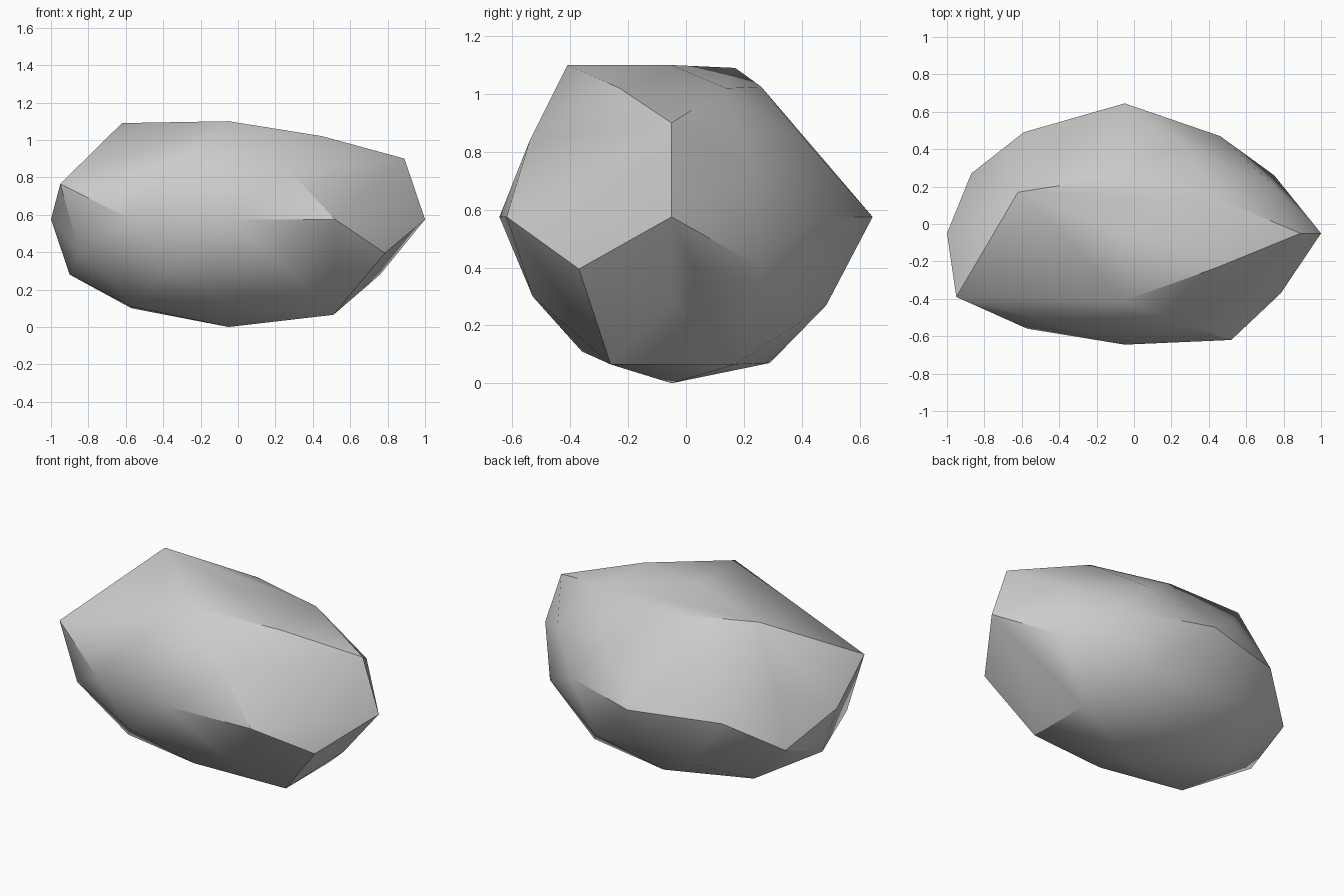
import bpy
import bmesh
import math
from mathutils import Vector

# Remove the default cube only
default_cube = bpy.data.objects.get("Cube")
if default_cube:
    bpy.data.objects.remove(default_cube, do_unlink=True)

# The boulder is a chipped convex stone: corners are placed around a core,
# and the facets between them come from a convex hull.
CORE_X = -0.05
corners = []


def corner(x, y, z):
    """Add one single corner of the stone."""
    corners.append(Vector((x, y, z)))


def corner_pair(half_width, y, z):
    """Add two corners mirrored either side of the core."""
    for side in (-1, 1):
        corner(CORE_X + side * half_width, y, z)


def core_corners(*profile):
    """Add corners in the plane that runs through the core."""
    for y, z in profile:
        corner(CORE_X, y, z)


# Central outline: peak, crown, rear shoulder, rear tip, base, front keel
core_corners((-.41, 1.1), (-.05, 1.1), (.26, 1.025), (.645, .575),
             (.29, .07), (-.05, 0), (-.36, .11), (-.645, .575))

# Facet corners shared by both halves: front and rear slopes
corner_pair(.32, -.54, .84)
corner_pair(.31, .43, .82)
corner_pair(.32, -.53, .3)
corner_pair(.33, .485, .27)

# Left end: wide chipped quad and its neighbours
corner(.52, -.62, .575)
corner(.89, -.05, .9)
corner(1, -.05, .575)
corner(.785, -.37, .395)
corner(.76, -.05, .28)
corner(.75, .26, .4)
corner(.72, .23, .74)
corner(.46, .47, .575)

# Left crown and underside
corner(.45, -.23, 1.02)
corner(.44, .14, 1.02)
corner(.51, -.26, .065)
corner(.51, .17, .065)

# Right end: pointed front corner and rounded back
corner(-.95, -.39, .765)
corner(-.57, -.56, .575)
corner(-1, -.05, .575)
corner(-.85, -.36, .4)
corner(-.9, -.05, .28)
corner(-.87, .27, .4)
corner(-.79, .24, .74)
corner(-.59, .49, .575)

# Right crown and underside
corner(-.62, .17, 1.09)
corner(-.57, -.26, .11)
corner(-.57, .15, .1)

# Wrap the corners into a closed faceted surface
bm = bmesh.new()
for position in corners:
    bm.verts.new(position)
hull = bmesh.ops.convex_hull(bm, input=list(bm.verts))
loose = [v for v in bm.verts if not v.link_faces]
bmesh.ops.delete(bm, geom=loose, context="VERTS")
bmesh.ops.recalc_face_normals(bm, faces=list(bm.faces))

mesh = bpy.data.meshes.new("boulder")
bm.to_mesh(mesh)
bm.free()
boulder = bpy.data.objects.new("boulder", mesh)
bpy.context.scene.collection.objects.link(boulder)

# Plain stone colour
stone_colour = (.6, .6, .6, 1)
stone = bpy.data.materials.new("stone grey")
stone.use_nodes = True
stone.diffuse_color = stone_colour
for node in stone.node_tree.nodes:
    if node.type == "BSDF_PRINCIPLED":
        node.inputs["Base Color"].default_value = stone_colour
mesh.materials.append(stone)

# Soft facets with crisp chipped edges
bpy.ops.object.select_all(action="DESELECT")
boulder.select_set(True)
bpy.context.view_layer.objects.active = boulder
bpy.ops.object.shade_smooth_by_angle(angle=math.radians(30))
